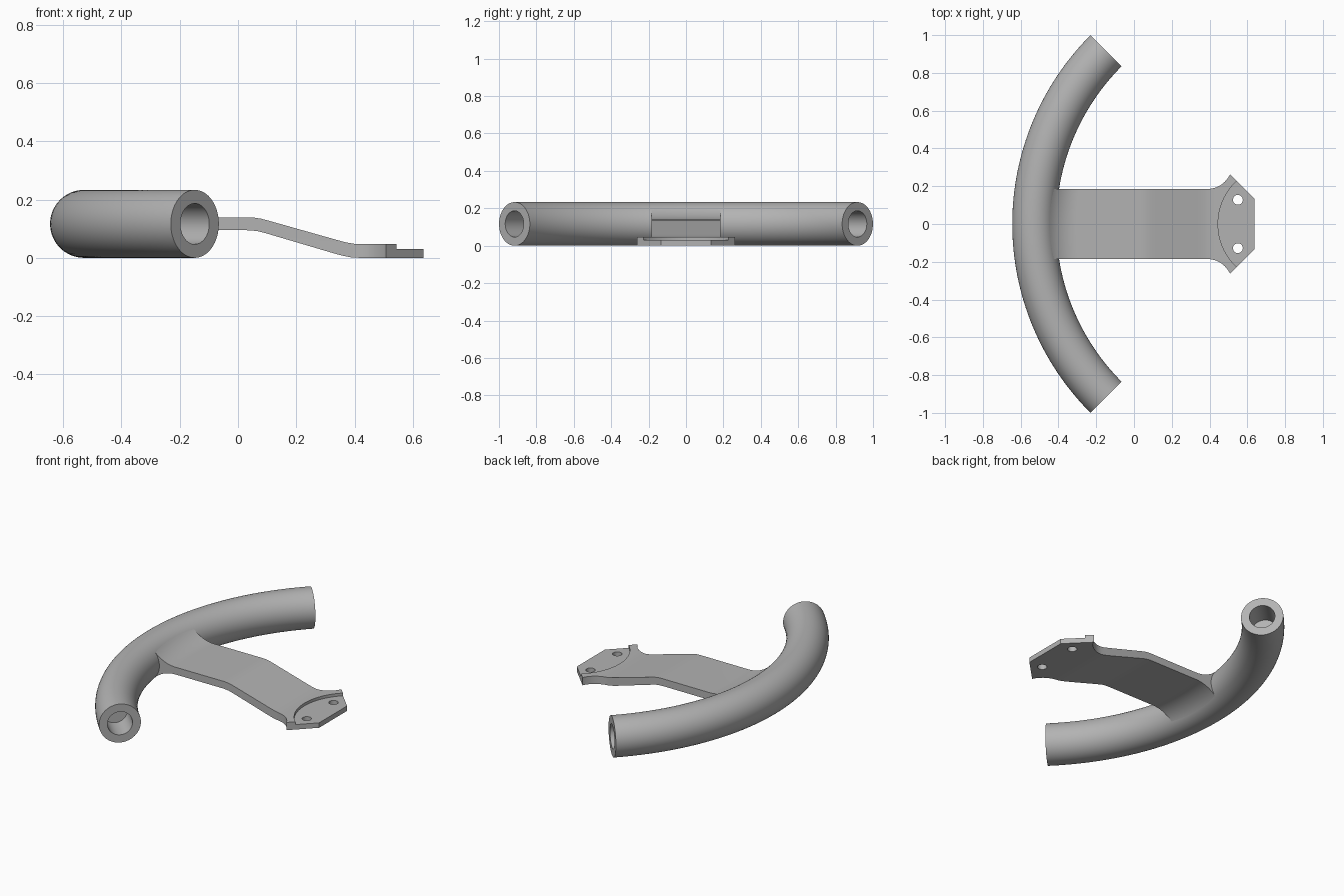
import bpy, bmesh, math
from mathutils import Vector

cube = bpy.data.objects.get("Cube")
if cube:
    bpy.data.objects.remove(cube, do_unlink=True)

metal = bpy.data.materials.new("plain_grey")
GREY = (0.45, 0.45, 0.45, 1)
metal.use_nodes = True
metal.diffuse_color = GREY
metal.node_tree.nodes["Principled BSDF"].inputs["Base Color"].default_value = GREY

ARC_R, ARC_X = 1.297, 0.769      # tube centreline radius and arc centre
TUBE_R, BORE_R, BORE_DEPTH = 0.1165, 0.07, 0.16
MID_Z = TUBE_R
SIDES, STEPS = 64, 64


def make_object(name, bm):
    bmesh.ops.recalc_face_normals(bm, faces=bm.faces)
    mesh = bpy.data.meshes.new(name)
    bm.to_mesh(mesh)
    bm.free()
    mesh.materials.append(metal)
    obj = bpy.data.objects.new(name, mesh)
    bpy.context.collection.objects.link(obj)
    return obj


def loft(name, rings):
    """Skin a list of equal-length point loops and cap both ends."""
    bm = bmesh.new()
    loops = [[bm.verts.new(p) for p in ring] for ring in rings]
    n = len(loops[0])
    for a, b in zip(loops, loops[1:]):
        for i in range(n):
            j = (i + 1) % n
            bm.faces.new((a[i], a[j], b[j], b[i]))
    bm.faces.new(loops[0])
    bm.faces.new(loops[-1])
    return make_object(name, bm)


def prism(name, outline, z0, z1):
    return loft(name, [[(x, y, z) for x, y in outline] for z in (z0, z1)])


def arc(cx, cy, r, a0, a1, n):
    return [(cx + r * math.cos(math.radians(a0 + (a1 - a0) * i / n)),
             cy + r * math.sin(math.radians(a0 + (a1 - a0) * i / n))) for i in range(n + 1)]


def cut(target, tool, operation):
    mod = target.modifiers.new(tool.name, 'BOOLEAN')
    mod.object, mod.operation, mod.solver = tool, operation, 'EXACT'
    bpy.context.view_layer.objects.active = target
    bpy.ops.object.modifier_apply(modifier=mod.name)
    bpy.data.objects.remove(tool, do_unlink=True)


def smooth(obj):
    bpy.ops.object.select_all(action='DESELECT')
    obj.select_set(True)
    bpy.context.view_layer.objects.active = obj
    bpy.ops.object.shade_smooth_by_angle(angle=math.radians(28))


# Curved tube with a blind bore in each end
def tube_ring(angle, radius, inset=0.0):
    out = Vector((-math.cos(angle), math.sin(angle), 0))
    along = Vector((math.sin(angle), math.cos(angle), 0))
    centre = Vector((ARC_X, 0, MID_Z)) + out * ARC_R + along * inset
    return [centre + out * (radius * math.cos(t)) + Vector((0, 0, radius * math.sin(t)))
            for t in (2 * math.pi * i / SIDES for i in range(SIDES))]


end = math.pi / 4
rings = [tube_ring(-end, BORE_R, BORE_DEPTH), tube_ring(-end, BORE_R)]
rings += [tube_ring(-end + 2 * end * i / STEPS, TUBE_R) for i in range(STEPS + 1)]
rings += [tube_ring(end, BORE_R), tube_ring(end, BORE_R, -BORE_DEPTH)]
smooth(loft("curved_tube", rings))

# Bracket side profile: flared root, flat, downward bend, flat foot
ROOT_X, HALF_T, FLARE = ARC_X - ARC_R, 0.022, 0.2
rise = math.asin((HALF_T + FLARE) / (TUBE_R + FLARE))
flare_x = ROOT_X + (TUBE_R + FLARE) * math.cos(rise)
flare = arc(flare_x, MID_Z + HALF_T + FLARE, FLARE, 180 + math.degrees(rise), 270, 14)
top = flare + [(0.03, 0.139), (0.055, 0.138), (0.08, 0.134), (0.11, 0.126),
               (0.34, 0.061), (0.37, 0.053), (0.4, 0.048), (0.43, 0.047), (0.7, 0.047)]
bottom = [(x, 2 * MID_Z - z) for x, z in flare]
bottom += [(0.02, 0.095), (0.045, 0.094), (0.07, 0.091), (0.1, 0.083),
           (0.33, 0.015), (0.36, 0.007), (0.39, 0.001), (0.42, 0), (0.7, 0)]
profile = [(ROOT_X, MID_Z)] + top + bottom[::-1]


def profile_slice(y):
    # The root follows the bend of the tube, the rest stays straight
    bend = ARC_R - math.sqrt(ARC_R ** 2 - y ** 2)
    return [(x + (bend if x < -0.2 else 0), y, z) for x, z in profile]


bracket = loft("mounting_bracket", [profile_slice(-0.3 + 0.6 * i / 24) for i in range(25)])

# Bracket plan outline with filleted ears and chamfered tip
half = [(-0.6, 0.185)] + arc(0.386, 0.32, 0.135, -90, -25, 12) + [(0.637, 0.134)]
outline = half + [(x, -y) for x, y in reversed(half)]
cut(bracket, prism("outline_cutter", outline, -0.1, 0.4), 'INTERSECT')

# Round-edged recess and two screw holes in the foot
cut(bracket, prism("recess_cutter", arc(0.759, 0, 0.314, 0, 360, 96)[:-1], 0.03, 0.1), 'DIFFERENCE')
for side in (-1, 1):
    hole = prism("hole_cutter", arc(0.55, 0.128 * side, 0.026, 0, 360, 32)[:-1], -0.1, 0.1)
    cut(bracket, hole, 'DIFFERENCE')
smooth(bracket)
